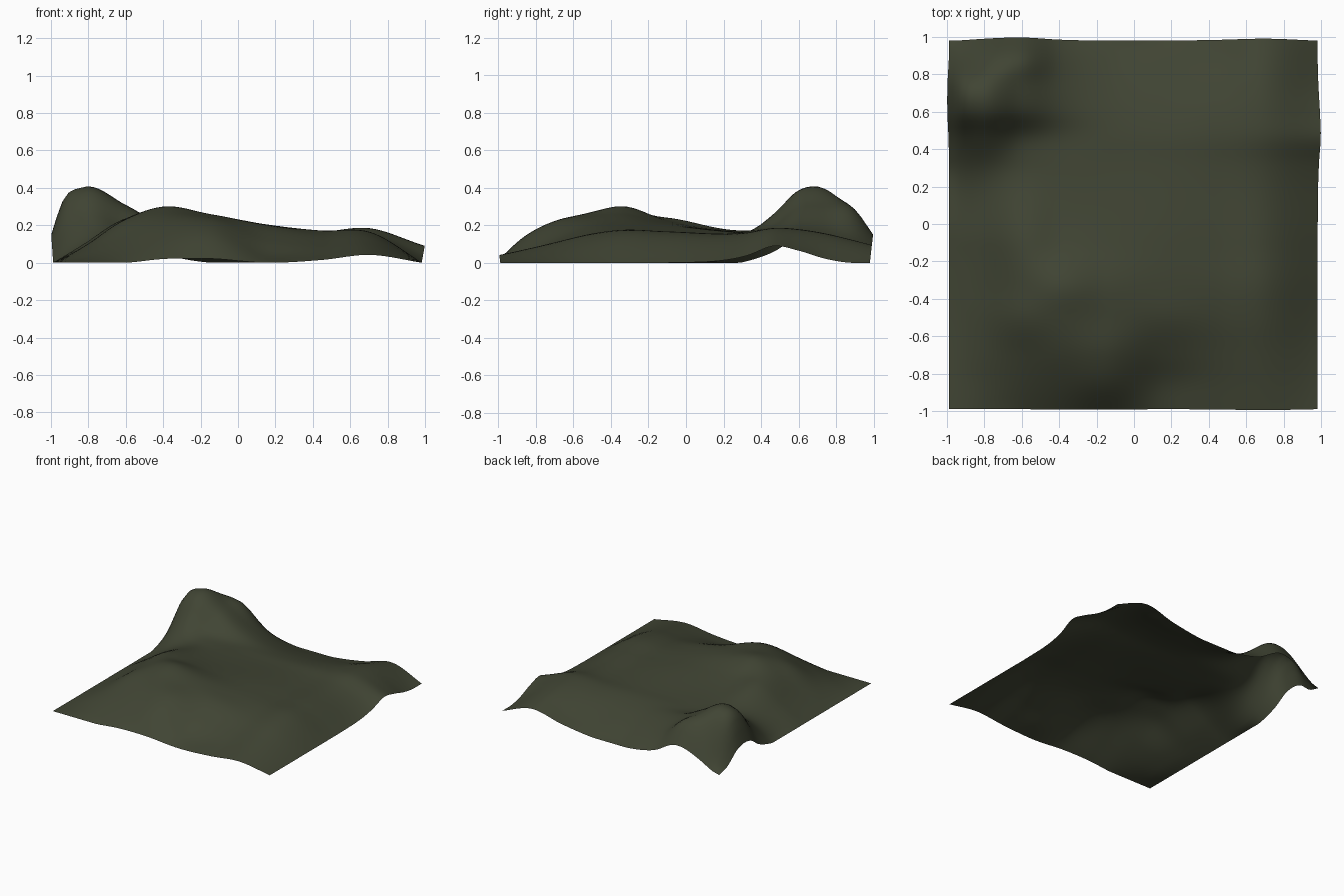
import bpy, bmesh

if "Cube" in bpy.data.objects:
    bpy.data.objects.remove(bpy.data.objects["Cube"])

# Stations of the cross-section profiles (left to right, front to back)
XS = [-0.988, -0.92, -0.83, -0.6, -0.4, -0.15, 0.15, 0.45, 0.7, 0.982]
PROFILES = {
    -0.99: [0, 0, 0, 0, .02, .022, 0, .015, .042, 0],
    -0.85: [0, .008, .025, .07, .115, .145, .045, .05, .072, 0],
    -0.70: [0, .02, .055, .14, .20, .22, .12, .095, .105, 0],
    -0.50: [0, .03, .08, .225, .27, .25, .195, .15, .147, 0],
    -0.34: [0, .035, .085, .235, .30, .26, .205, .17, .165, 0],
    -0.11: [0, .04, .095, .235, .23, .215, .195, .167, .155, 0],
    0.33: [.01, .07, .135, .17, .17, .165, .16, .155, .155, .04],
    0.47: [.06, .17, .25, .20, .17, .16, .155, .165, .184, .09],
    0.60: [.14, .315, .38, .295, .20, .145, .13, .15, .177, .065],
    0.75: [.13, .315, .38, .305, .18, .10, .085, .11, .153, .02],
    0.88: [.03, .12, .22, .285, .13, .045, .04, .065, .122, 0],
    0.98: [0, .02, .075, .15, .05, 0, 0, .04, .095, 0],
}
YS = list(PROFILES)
N = 64


def spline(ts, vs, t):
    """Smooth curve through unevenly spaced values."""
    n = len(ts)
    i = 0
    while i < n - 2 and t > ts[i + 1]:
        i += 1

    def secant(k):
        return (vs[k + 1] - vs[k]) / (ts[k + 1] - ts[k])

    def slope(k):
        if k == 0:
            return secant(0)
        if k == n - 1:
            return secant(n - 2)
        a, b = ts[k] - ts[k - 1], ts[k + 1] - ts[k]
        return (secant(k - 1) * b + secant(k) * a) / (a + b)

    h = ts[i + 1] - ts[i]
    s = (t - ts[i]) / h
    return ((2 * s**3 - 3 * s**2 + 1) * vs[i] + (s**3 - 2 * s**2 + s) * h * slope(i)
            + (3 * s**2 - 2 * s**3) * vs[i + 1] + (s**3 - s**2) * h * slope(i + 1))


def height(x, y):
    return max(0, spline(YS, [spline(XS, row, x) for row in PROFILES.values()], y))


# Hilly ground sheet, its raised rims flaring slightly outward
bm = bmesh.new()
grid = []
for j in range(N + 1):
    y = YS[0] + (YS[-1] - YS[0]) * j / N
    line = []
    for i in range(N + 1):
        x = XS[0] + (XS[-1] - XS[0]) * i / N
        z = height(x, y)
        fx = (0.22 if x > 0 else -0.08) * z * abs(x) ** 10
        fy = (0.14 if y > 0 else -0.13) * z * abs(y) ** 10
        line.append(bm.verts.new((x + fx, y + fy, z)))
    grid.append(line)
for j in range(N):
    for i in range(N):
        bm.faces.new((grid[j][i], grid[j][i + 1], grid[j + 1][i + 1], grid[j + 1][i])).smooth = True

mesh = bpy.data.meshes.new("hilly_ground")
bm.to_mesh(mesh)
bm.free()
mat = bpy.data.materials.new("dark moss green")
mat.diffuse_color = (0.052, 0.059, 0.034, 1)
mat.use_nodes = True
mat.node_tree.nodes["Principled BSDF"].inputs["Base Color"].default_value = mat.diffuse_color
mesh.materials.append(mat)
bpy.context.collection.objects.link(bpy.data.objects.new("hilly_ground", mesh))
